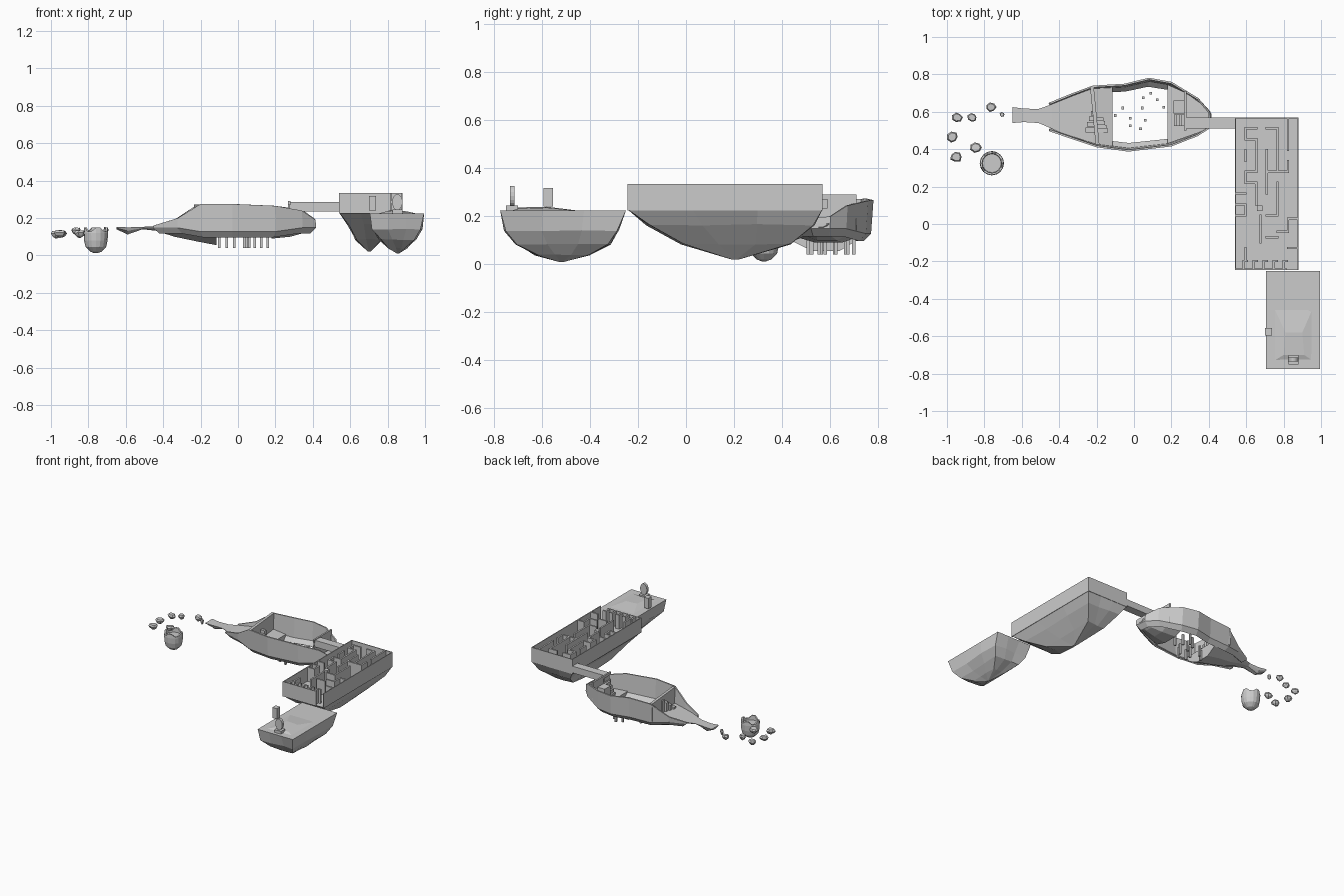
import bpy, bmesh, math, random
from mathutils import Vector

if "Cube" in bpy.data.objects:
    bpy.data.objects.remove(bpy.data.objects["Cube"])
random.seed(4)


def mesh(name, verts, faces):
    me = bpy.data.meshes.new(name)
    bm = bmesh.new()
    vs = [bm.verts.new(v) for v in verts]
    for f in faces:
        bm.faces.new([vs[i] for i in f])
    bmesh.ops.recalc_face_normals(bm, faces=bm.faces)
    bm.to_mesh(me)
    bm.free()
    ob = bpy.data.objects.new(name, me)
    bpy.context.collection.objects.link(ob)
    return ob


def loft(name, rings, caps=True):
    n = len(rings[0])
    verts = [v for r in rings for v in r]
    faces = [(k*n+i, k*n+(i+1) % n, (k+1)*n+(i+1) % n, (k+1)*n+i)
             for k in range(len(rings)-1) for i in range(n)]
    if caps:
        faces += [tuple(range(n)), tuple(range(len(verts)-n, len(verts)))]
    return mesh(name, verts, faces)


def box(name, x0, x1, y0, y1, z0, z1):
    return loft(name, [[(x0, y0, z), (x1, y0, z), (x1, y1, z), (x0, y1, z)] for z in (z0, z1)])


def island(name, layers, j=0.008):
    # stacked rectangles with a slightly irregular edge
    rings = []
    for k, (x0, x1, y0, y1, z) in enumerate(layers):
        ring = []
        for a, b in (((x0, y0), (x1, y0)), ((x1, y0), (x1, y1)), ((x1, y1), (x0, y1)), ((x0, y1), (x0, y0))):
            for t in (0, 1/3, 2/3):
                r = [random.uniform(-j, j) if 0 < k < len(layers)-1 else 0 for _ in range(3)]
                ring.append((a[0]+(b[0]-a[0])*t+r[0], a[1]+(b[1]-a[1])*t+r[1], z+r[2]*.4))
        rings.append(ring)
    return loft(name, rings)


# starting island with floating box and upright oval on a stand
island("start_island", [(.705, .995, -.775, -.25, .225), (.72, .98, -.752, -.283, .14),
                        (.757, .945, -.71, -.32, .085), (.81, .90, -.63, -.40, .04),
                        (.85, .86, -.53, -.51, .01)])
loft("start_mound", [[(.735, -.74, .22), (.97, -.74, .22), (.97, -.42, .22), (.735, -.42, .22)],
                     [(.80, -.70, .237), (.91, -.70, .232), (.90, -.58, .236), (.81, -.58, .24)]])
box("floating_box", .70, .737, -.595, -.555, .24, .318)
box("oval_stand", .825, .88, -.75, -.70, .225, .245)
loft("oval_portal", [[(.852+.028*math.cos(a*math.pi/8), y, .285+.042*math.sin(a*math.pi/8))
                      for a in range(16)] for y in (-.735, -.715)])

# maze island: rock, floor, outer walls
X0, X1, Y0, Y1 = .54, .88, -.245, .57
island("maze_rock", [(X0, X1, Y0, Y1, .23), (.59, .84, -.16, .53, .165),
                     (.635, .765, -.015, .43, .085), (.695, .71, .19, .22, .02)])
T, H = .006, .335
CX, CY = (X1-X0)/6, (Y1-Y0)/14


def wall(name, i0, j0, i1, j1):
    xa, xb = sorted((X0+i0*CX, X0+i1*CX))
    ya, yb = sorted((Y1-j0*CY, Y1-j1*CY))
    box(name, max(xa-T, X0), min(xb+T, X1), max(ya-T, Y0), min(yb+T, Y1), .225, H)


for s in [(0, 0, 6, 0), (0, 0, 0, 14), (6, 0, 6, 14), (0, 14, 4.8, 14)]:
    wall("maze_outer_wall", *s)
# inner walls on a 6 x 14 cell grid
inner = [(1, 1, 2, 1), (1, 1, 1, 2), (1, 2, 2, 2), (2, 2, 2, 5), (1, 3, 1, 4), (1, 5, 2, 5),
         (1, 5, 1, 6), (1, 6, 2, 6), (2, 6, 2, 8), (3, 1, 4, 1), (3, 3, 3, 7), (4, 1, 4, 5),
         (3, 5, 4, 5), (5, 0, 5, 3), (4, 5, 5, 5), (5, 4, 5, 5), (0, 7, 1, 7), (0, 8, 1, 8),
         (0, 9, 1, 9), (1, 8, 1, 9), (4, 6, 4, 9), (3, 9, 4, 9), (5, 9.3, 6, 9.3), (5, 9.3, 5, 10.5),
         (4, 10.5, 5, 10.5), (3, 11, 4, 11), (2.4, 9, 2.4, 11.5), (5, 12, 6, 12), (1, 12, 1, 13)]
for s in inner:
    wall("maze_inner_wall", *s)
wall("maze_block", 2.2, 8.2, 2.5, 8.5)
for i in range(5):
    wall("maze_tooth", .8+i*.95, 13.2, .8+i*.95, 14)
    wall("maze_tooth_bar", .8+i*.95, 13.2, 1.1+i*.95, 13.2)

# bridge to the arena
box("bridge", .275, .54, .51, .57, .235, .285)

# arena wall: top outline, leaning inward below
outline = [(-.45, .645, .16), (-.34, .69, .19), (-.22, .735, .27), (-.05, .745, .275),
           (.08, .777, .268), (.2, .755, .265), (.34, .67, .245), (.40, .60, .20),
           (.41, .52, .19), (.34, .475, .24), (.2, .42, .265), (-.03, .392, .275),
           (-.2, .415, .275), (-.32, .455, .20), (-.45, .50, .16)]
c = Vector((0, .58))
cols = []
for x, y, z in outline:
    zb = .13 if abs(x) < .3 else .15
    d = Vector((x, y))-c
    cols.append([(x, y, z), (c.x+d.x*1.01, c.y+d.y*.95, zb), (c.x+d.x*.93, c.y+d.y*.80, zb-.03)])
n = len(cols)
w = mesh("arena_wall", [p for col in cols for p in col],
         [(3*i+k, 3*i+3+k, 3*i+4+k, 3*i+1+k) for i in range(n-1) for k in (0, 1)])
m = w.modifiers.new("thickness", 'SOLIDIFY')
m.thickness = .01
m.offset = 0


def hull(name, sections):
    # floor strip with a faceted keel: x, y range, floor height, keel depth
    rings = []
    for x, y0, y1, zt, zb in sections:
        d = y1-y0
        zm = zt-(zt-zb)*.5
        rings.append([(x, y0, zt), (x, y1, zt), (x, y1-d*.08, zm), (x, y1-d*.3, zb),
                      (x, y0+d*.35, zb), (x, y0+d*.08, zm)])
    loft(name, rings)


hull("arena_path_and_left_floor", [(-.65, .54, .625, .153, .140), (-.59, .545, .617, .15, .112),
                                   (-.51, .54, .615, .153, .14), (-.44, .51, .64, .155, .132),
                                   (-.34, .465, .68, .155, .10), (-.22, .43, .725, .155, .075),
                                   (-.115, .415, .735, .14, .055)])
hull("arena_right_floor", [(.18, .43, .745, .14, .09), (.28, .465, .70, .15, .10),
                           (.35, .49, .65, .16, .12), (.415, .525, .59, .17, .155)])

# cross wall with stairs on both sides
loft("cross_wall", [[(-.235, .735, z), (-.215, .735, z), (-.185, .425, z), (-.205, .425, z)] for z in (.14, .272)])
for k in range(4):
    box("outer_step", -.26+k*.01, -.21, .49+k*.03, .515+k*.03, .15, .17+k*.025)
    box("inner_step", -.20, -.14-k*.008, .49+k*.02, .51+k*.02, .135, .155+k*.022)

# gate at the bridge end: pillars, lintel and stairs
box("gate_panel_side", .268, .28, .59, .71, .14, .29)
box("gate_lintel", .268, .28, .50, .59, .27, .29)
box("gate_panel_low", .268, .28, .50, .59, .14, .235)
box("gate_platform", .21, .27, .59, .66, .14, .235)
for k in range(4):
    box("gate_step", .215+k*.013, .27, .525, .585, .14, .16+k*.024)

# jumping posts in the open arena pit
for x, y in [(-.10, .58), (-.06, .62), (.05, .675), (.09, .70), (.125, .665), (.16, .625),
             (.045, .62), (-.02, .565), (.06, .555), (-.02, .525), (.035, .51)]:
    box("pit_post", x-.007, x+.007, y-.007, y+.007, .04, .12)

# stepping rocks: flat top, pointed underside
for x, y, z, r in [(-.945, .57, .128, .028), (-.865, .57, .145, .026), (-.765, .625, .14, .027),
                   (-.97, .465, .125, .031), (-.845, .41, .128, .033), (-.95, .36, .13, .033),
                   (-.705, .585, .145, .014)]:
    rad = [r*random.uniform(.85, 1.12) for _ in range(7)]
    rings = []
    for s, dz in ((.75, .003), (1, -.008), (.75, -.022), (.25, -.033)):
        rings.append([(x+q*s*math.cos(i*math.tau/7), y+q*s*.9*math.sin(i*math.tau/7),
                       z+dz+random.uniform(-.003, .003)) for i, q in enumerate(rad)])
    loft("stepping_rock", rings)

# round bowl island with broken rim
N = 16
bx, by = -.76, .325


def circ(r, z, jag=0):
    return [(bx+r*math.cos(i*math.tau/N), by+r*math.sin(i*math.tau/N),
             z+(jag if i % 4 in (0, 1) else 0)) for i in range(N)]


loft("bowl_island", [circ(.008, .012), circ(.03, .02), circ(.055, .045), circ(.063, .08),
                     circ(.065, .12), circ(.063, .128, .02), circ(.052, .128, .02), circ(.05, .115)])
